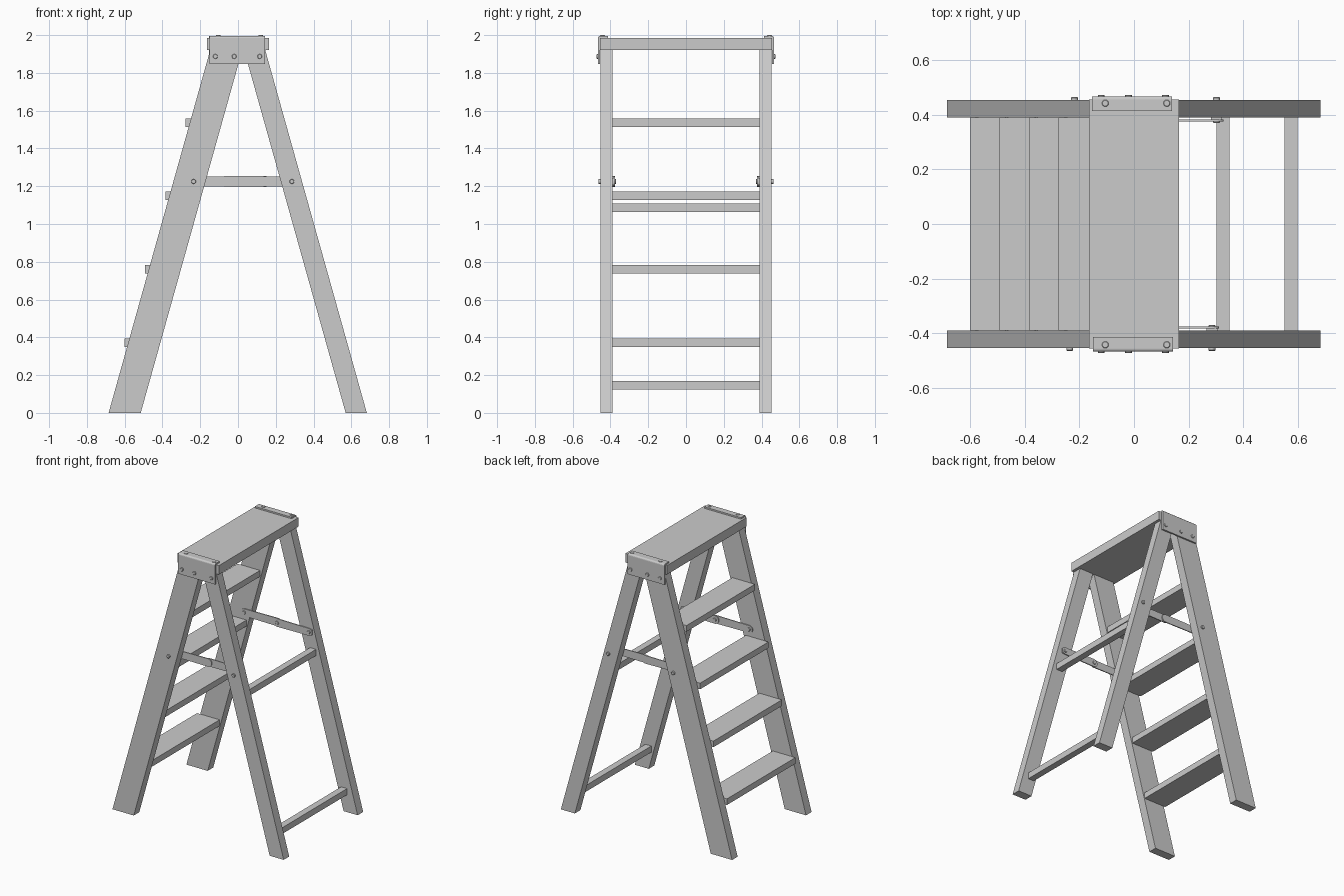
import bpy, bmesh, math
from mathutils import Matrix

if "Cube" in bpy.data.objects:
    bpy.data.objects.remove(bpy.data.objects["Cube"])


def finish(name, bm):
    bmesh.ops.recalc_face_normals(bm, faces=bm.faces[:])
    me = bpy.data.meshes.new(name)
    bm.to_mesh(me)
    bm.free()
    ob = bpy.data.objects.new(name, me)
    bpy.context.collection.objects.link(ob)
    return ob


def prism(name, pts, a, b, axis='y'):
    """Extrude an (x,z) profile along y, or a (y,z) profile along x."""
    bm = bmesh.new()
    lo, hi = [], []
    for u, v in pts:
        lo.append(bm.verts.new((u, a, v) if axis == 'y' else (a, u, v)))
        hi.append(bm.verts.new((u, b, v) if axis == 'y' else (b, u, v)))
    bm.faces.new(lo)
    bm.faces.new(hi[::-1])
    n = len(pts)
    for i in range(n):
        j = (i + 1) % n
        bm.faces.new((lo[i], lo[j], hi[j], hi[i]))
    return finish(name, bm)


def box(name, x0, x1, y0, y1, z0, z1):
    return prism(name, [(x0, z0), (x1, z0), (x1, z1), (x0, z1)], y0, y1)


def bolt(name, x, y, z, length, axis='y', r=0.0125):
    """Round bolt head with a slightly narrower face, centred on the point."""
    bm = bmesh.new()
    rot = Matrix.Rotation(math.pi / 2, 4, 'X') if axis == 'y' else Matrix()
    bmesh.ops.create_cone(bm, cap_ends=True, segments=16, radius1=r, radius2=r,
                          depth=length, matrix=Matrix.Translation((x, y, z)) @ rot)
    caps = [e for f in bm.faces if len(f.verts) > 4 for e in f.edges]
    bmesh.ops.bevel(bm, geom=caps, offset=0.002, segments=1, affect='EDGES')
    return finish(name, bm)


def bar(xa, xb, ra, rb, z):
    """Tapered bar outline with round ends."""
    pts = [(xa + ra * math.cos(t), z + ra * math.sin(t))
           for t in (math.pi / 2 + math.pi * i / 10 for i in range(11))]
    pts += [(xb + rb * math.cos(t), z + rb * math.sin(t))
            for t in (-math.pi / 2 + math.pi * i / 10 for i in range(11))]
    return pts


LEAN = 0.28      # sideways run of the legs per unit height
TOP = 1.92       # underside of the top board

# Top board
box("top_board", -0.165, 0.165, -0.455, 0.455, TOP, 1.985)

for s, side in ((-1, "near"), (1, "far")):
    # Legs with level-cut ends
    for label, x0, x1, d in (("front_leg", -0.685, -0.515, LEAN),
                             ("rear_leg", 0.57, 0.682, -LEAN)):
        prism(f"{label}_{side}", [(x0, 0), (x1, 0), (x1 + d * TOP, TOP), (x0 + d * TOP, TOP)],
              s * 0.39, s * 0.453)

    # Angle bracket wrapping the board end, with a rounded outer corner
    shift = 0.0 if s < 0 else -0.004
    arc = [(0.455 + 0.012 * math.cos(t), 1.984 + 0.012 * math.sin(t))
           for t in (math.pi / 2 * i / 5 for i in range(6))]
    section = [(0.455, 1.848), (0.467, 1.848)] + arc + [(0.413, 1.996), (0.413, 1.985), (0.455, 1.985)]
    prism(f"bracket_{side}", [(s * y, z) for y, z in section],
          -0.15 + shift, 0.143 + shift, axis='x')
    for i, x in enumerate((-0.12, -0.02, 0.115)):
        bolt(f"bracket_side_bolt_{side}_{i}", x, s * 0.468, 1.887, 0.01)
    for i, x in enumerate((-0.105, 0.12)):
        bolt(f"bracket_top_bolt_{side}_{i}", x, s * 0.442, 1.995, 0.01, axis='z')

    # Folding spreader: two overlapping bars on the inside of the legs
    dx = 0.0 if s < 0 else 0.017
    xa, xm, xb, z = -0.235 + dx, 0.033 + dx, 0.285 + dx, 1.225
    prism(f"spreader_front_{side}", bar(xa, xm, 0.026, 0.029, z), s * 0.383, s * 0.39)
    prism(f"spreader_rear_{side}", bar(xm, xb, 0.029, 0.026, z), s * 0.376, s * 0.383)
    box(f"spreader_spacer_{side}", xb - 0.02, xb + 0.02, s * 0.383, s * 0.39, z - 0.018, z + 0.018)
    for label, x, inner in (("front", xa, 0.38), ("rear", xb, 0.374)):
        bolt(f"spreader_bolt_{label}_{side}", x, s * 0.457, z, 0.014)
        bolt(f"spreader_nut_{label}_{side}", x, s * inner, z, 0.008)
    bolt(f"spreader_hinge_pin_{side}", xm, s * 0.374, z, 0.008)

# Treads between the front legs
for i, (x, z) in enumerate(((-0.60, 0.35), (-0.492, 0.738), (-0.385, 1.127), (-0.277, 1.514))):
    box(f"step_{i + 1}", x, x + 0.18, -0.39, 0.39, z, z + 0.044)

# Cross rails between the rear legs
box("rear_rail_lower", 0.55, 0.598, -0.39, 0.39, 0.125, 0.17)
box("rear_rail_upper", 0.302, 0.35, -0.39, 0.39, 1.063, 1.108)
